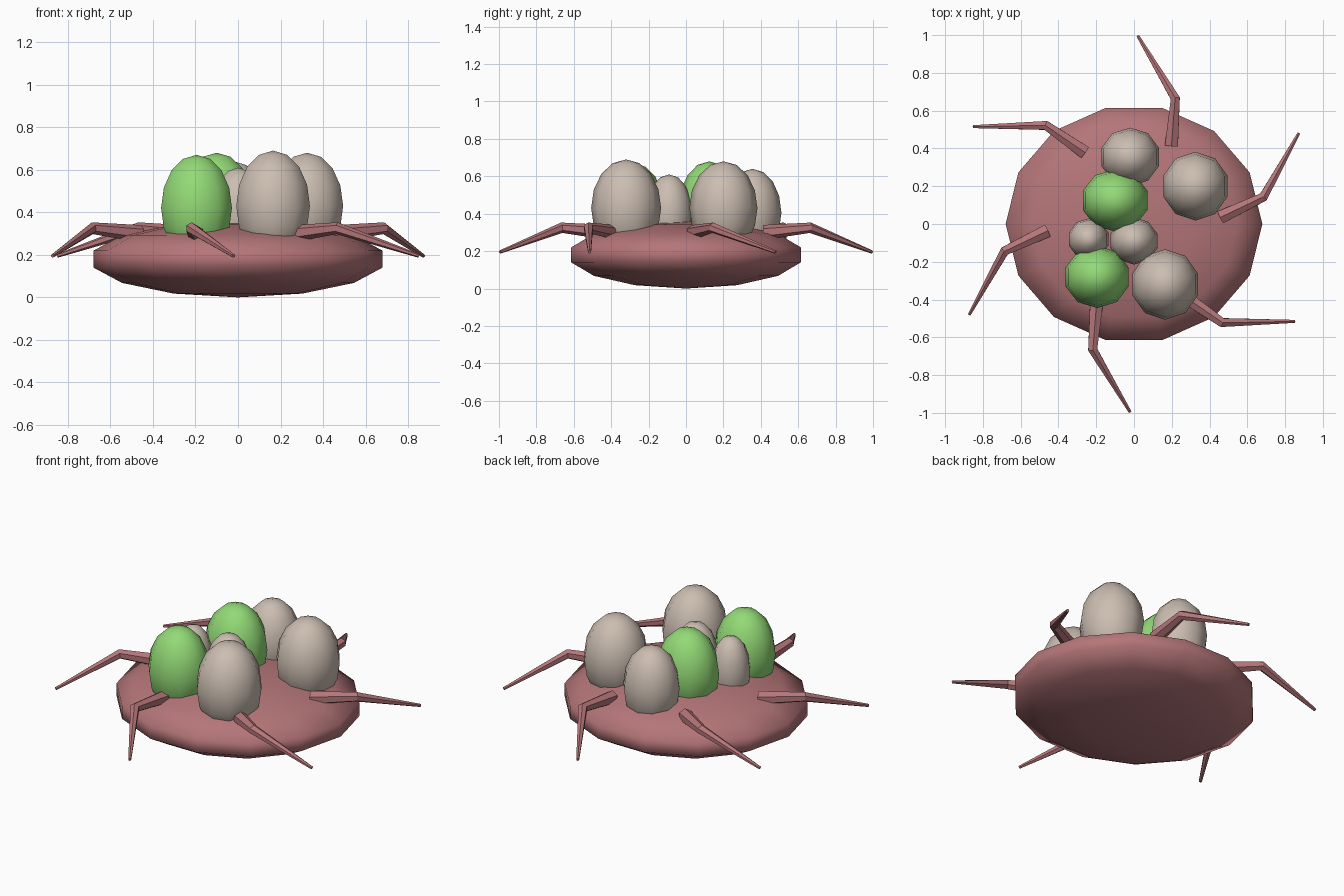
import bpy, bmesh, math
from mathutils import Vector, Matrix

if "Cube" in bpy.data.objects:
    bpy.data.objects.remove(bpy.data.objects["Cube"])


def material(name, rgb):
    m = bpy.data.materials.new(name)
    m.diffuse_color = (*rgb, 1)
    m.use_nodes = True
    m.node_tree.nodes["Principled BSDF"].inputs["Base Color"].default_value = m.diffuse_color
    return m


PINK = material("dusty pink", (0.46, 0.18, 0.19))
TAN = material("warm tan", (0.60, 0.51, 0.44))
GREEN = material("leaf green", (0.29, 0.70, 0.18))


def add_object(name, bm, mat, smooth):
    bmesh.ops.recalc_face_normals(bm, faces=bm.faces[:])
    for f in bm.faces:
        f.smooth = smooth
    mesh = bpy.data.meshes.new(name)
    bm.to_mesh(mesh)
    bm.free()
    mesh.materials.append(mat)
    obj = bpy.data.objects.new(name, mesh)
    bpy.context.collection.objects.link(obj)
    return obj


def ellipsoid(name, center, radii, segments, rings, mat, turn=0):
    bm = bmesh.new()
    bmesh.ops.create_uvsphere(bm, u_segments=segments, v_segments=rings, radius=1)
    m = Matrix.Translation(center) @ Matrix.Diagonal((*radii, 1)) @ Matrix.Rotation(turn, 4, 'Z')
    bm.transform(m)
    return add_object(name, bm, mat, True)


def leg(name, points, radii, sides, mat):
    bm = bmesh.new()
    pts = [Vector(p) for p in points]
    rings = []
    for i, (p, r) in enumerate(zip(pts, radii)):
        t = Vector()
        if i > 0:
            t += (p - pts[i - 1]).normalized()
        if i < len(pts) - 1:
            t += (pts[i + 1] - p).normalized()
        t.normalize()
        side = t.cross(Vector((0, 0, 1))).normalized()
        up = side.cross(t)
        rings.append([bm.verts.new(p + r * (side * math.sin(a) + up * math.cos(a)))
                      for a in (2 * math.pi * k / sides for k in range(sides))])
    for a, b in zip(rings, rings[1:]):
        for k in range(sides):
            n = (k + 1) % sides
            bm.faces.new((a[k], a[n], b[n], b[k]))
    bm.faces.new(rings[0])
    bm.faces.new(rings[-1])
    return add_object(name, bm, mat, False)


# Flattened round body, one vertex column pointing along +y
ellipsoid("body", (0, 0, 0.18), (0.697, 0.646, 0.18), 14, 7, PINK, math.pi / 2)

# Cluster of eggs: x, y, z centre, radii, colour
eggs = [
    (-0.02, 0.355, 0.405, 0.16, 0.155, 0.235, TAN),
    (0.325, 0.20, 0.43, 0.178, 0.182, 0.25, TAN),
    (-0.10, 0.125, 0.43, 0.18, 0.165, 0.25, GREEN),
    (-0.24, -0.08, 0.39, 0.11, 0.11, 0.205, TAN),
    (0.0, -0.09, 0.40, 0.13, 0.125, 0.21, TAN),
    (-0.195, -0.28, 0.42, 0.175, 0.165, 0.25, GREEN),
    (0.165, -0.32, 0.43, 0.182, 0.187, 0.26, TAN),
]
for i, (x, y, z, rx, ry, rz, mat) in enumerate(eggs):
    ellipsoid(f"egg_{i + 1}", (x, y, z), (rx, ry, rz), 10, 8, mat)

# Six bent legs around the body
path = [(64.5, 0.46, 0.30), (71.8, 0.70, 0.325), (88.8, 0.995, 0.195)]
for i in range(6):
    pts = []
    for az, r, z in path:
        a = math.radians(az + 60 * i)
        pts.append((r * math.cos(a), r * math.sin(a), z))
    leg(f"leg_{i + 1}", pts, (0.04, 0.028, 0.009), 6, PINK)
